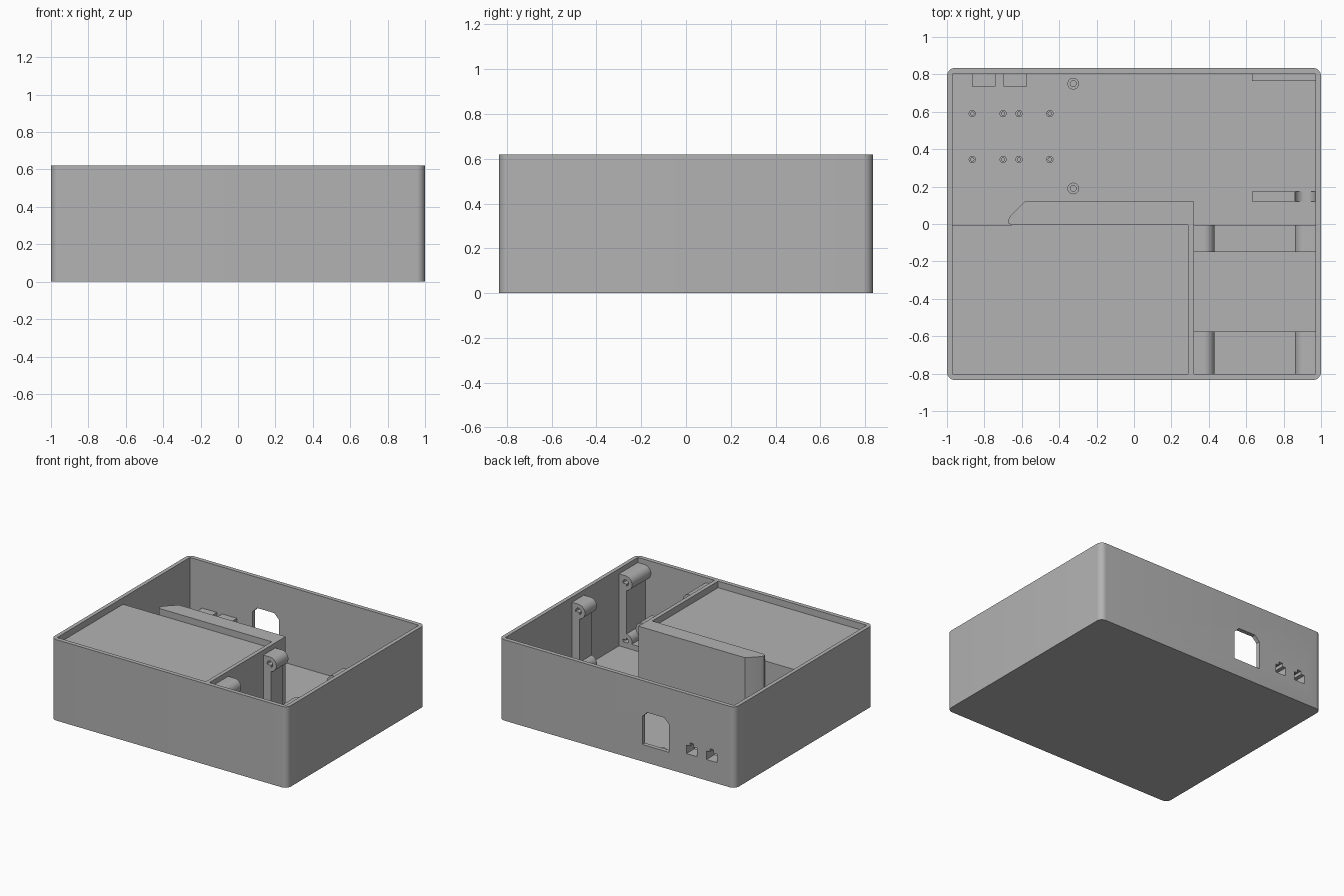
import bpy, bmesh, math
from mathutils import Vector

if "Cube" in bpy.data.objects:
    bpy.data.objects.remove(bpy.data.objects["Cube"])

grey = bpy.data.materials.new("plain grey")
grey.diffuse_color = (0.45, 0.45, 0.45, 1)
grey.use_nodes = True
grey.node_tree.nodes["Principled BSDF"].inputs["Base Color"].default_value = grey.diffuse_color

H, FLOOR = 0.62, 0.03          # rim height, floor thickness
IX, IY = 0.97, 0.803           # inner half sizes


def extrude(name, pts, axis, a, b):
    """Extrude a 2D outline along z (x,y points) or along y (x,z points)."""
    bm = bmesh.new()
    place = (lambda p, t: (p[0], p[1], t)) if axis == "z" else (lambda p, t: (p[0], t, p[1]))
    face = bm.faces.new([bm.verts.new(place(p, a)) for p in pts])
    res = bmesh.ops.extrude_face_region(bm, geom=[face])
    verts = [v for v in res["geom"] if isinstance(v, bmesh.types.BMVert)]
    shift = Vector((0, 0, b - a)) if axis == "z" else Vector((0, b - a, 0))
    bmesh.ops.translate(bm, verts=verts, vec=shift)
    bmesh.ops.recalc_face_normals(bm, faces=bm.faces)
    me = bpy.data.meshes.new(name)
    bm.to_mesh(me)
    bm.free()
    ob = bpy.data.objects.new(name, me)
    bpy.context.collection.objects.link(ob)
    me.materials.append(grey)
    return ob


def rect(x0, x1, y0, y1):
    return [(x0, y0), (x1, y0), (x1, y1), (x0, y1)]


def circle(cx, cy, r, n=32):
    return [(cx + r * math.cos(2 * math.pi * i / n),
             cy + r * math.sin(2 * math.pi * i / n)) for i in range(n)]


def box(name, x0, x1, y0, y1, z0, z1):
    return extrude(name, rect(x0, x1, y0, y1), "z", z0, z1)


def cut(ob, *cutters):
    for c in cutters:
        m = ob.modifiers.new("cut", "BOOLEAN")
        m.operation, m.solver, m.object = "DIFFERENCE", "EXACT", c
        bpy.context.view_layer.objects.active = ob
        bpy.ops.object.modifier_apply(modifier=m.name)
        bpy.data.objects.remove(c)
    return ob


# Outer shell with rounded vertical corners
R, outline = 0.045, []
for k, (sx, sy) in enumerate([(1, 1), (-1, 1), (-1, -1), (1, -1)]):
    for i in range(9):
        a = math.pi / 2 * (k + i / 8)
        outline.append((sx * (1 - R) + R * math.cos(a), sy * (0.835 - R) + R * math.sin(a)))
shell = extrude("case_shell", outline, "z", 0, H)
cut(shell, box("cavity", -IX, IX, -IY, IY, FLOOR, 1))

# Power inlet opening with clipped top corners
inlet = [(-0.44, 0.13), (-0.215, 0.13), (-0.215, 0.345), (-0.255, 0.385),
         (-0.40, 0.385), (-0.44, 0.345)]
cut(shell, extrude("inlet_cutter", inlet, "y", 0.7, 1))

# Jack housings and their keyed openings in the back wall
for cx in (-0.803, -0.634):
    port = [(cx - 0.045, 0.16), (cx + 0.045, 0.16), (cx + 0.045, 0.225), (cx + 0.016, 0.225),
            (cx + 0.016, 0.25), (cx - 0.016, 0.25), (cx - 0.016, 0.225), (cx - 0.045, 0.225)]
    cut(shell, extrude("port_cutter", port, "y", 0.7, 1))
    cut(box("jack_housing", cx - 0.063, cx + 0.063, 0.735, IY, FLOOR, 0.26),
        extrude("port_cutter", port, "y", 0.7, 1))

# Raised platform, divider wall and clipped ledge
box("platform", -IX, 0.29, -IY, -0.005, FLOOR, 0.57)
box("divider_wall", 0.29, 0.32, -IY, -0.005, FLOOR, H)
extrude("ledge", [(-0.65, -0.005), (0.32, -0.005), (0.32, 0.12), (-0.585, 0.12),
                  (-0.66, 0.045), (-0.673, 0.02), (-0.67, 0.003)], "z", FLOOR, H)

# Screw bosses with side pillars and floor bars in the side bay
BR = 0.055
for y0, y1, open_ends in ((-IY, -0.575, (-0.575,)), (-0.15, -0.005, (-0.15, -0.005))):
    for wall, side in ((0.32, 1), (IX, -1)):
        cx = wall + side * BR
        for cz in (0.085, 0.526):
            # half-round boss, squared off against the wall
            prof = [(wall, cz - BR)] + [
                (cx + side * BR * math.sin(math.pi * i / 20), cz - BR * math.cos(math.pi * i / 20))
                for i in range(21)] + [(wall, cz + BR)]
            boss = extrude("screw_boss", prof, "y", y0, y1)
            for e in open_ends:
                cut(boss, extrude("hole_cutter", circle(cx, cz, 0.024, 20), "y", e - 0.06, e + 0.06))
        xs = sorted((wall, wall + side * 0.065))
        box("boss_pillar", xs[0], xs[1], y0, y1, 0.09, 0.52)
    box("floor_bar", 0.32, IX, y0, y1, FLOOR, 0.07)

# Board holders, the inner one with a round channel for screw access
box("back_holder", 0.63, IX, 0.765, IY, FLOOR, 0.09)
cut(box("inner_holder", 0.63, IX, 0.12, 0.173, FLOOR, 0.09),
    extrude("channel_cutter", circle(0.915, 0.083, BR), "y", 0, 0.3))

# Hollow floor standoffs
posts = [(x, y, 0.019, 0.009) for x in (-0.865, -0.70, -0.615, -0.45) for y in (0.345, 0.59)]
posts += [(-0.325, y, 0.031, 0.016) for y in (0.19, 0.75)]
for x, y, r, hole in posts:
    cut(extrude("standoff", circle(x, y, r, 24), "z", FLOOR, 0.09),
        extrude("hole_cutter", circle(x, y, hole, 16), "z", 0.04, 0.2))

# Smooth the rounded faces, keep sharp edges
for ob in bpy.context.scene.objects:
    ob.select_set(True)
bpy.context.view_layer.objects.active = shell
bpy.ops.object.shade_smooth_by_angle(angle=math.radians(30))
